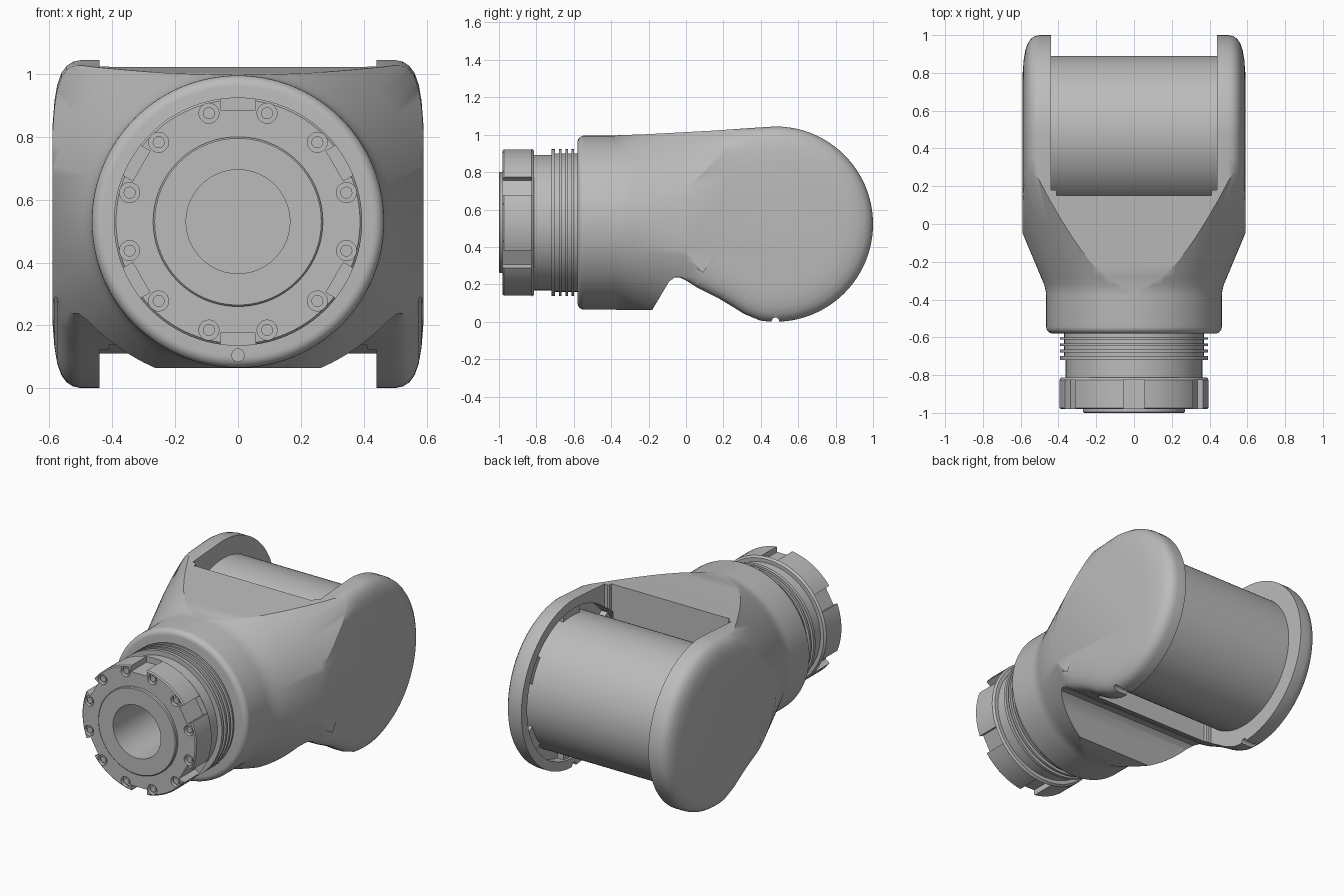
import bpy, bmesh
from math import sin, cos, pi, radians
from mathutils import Matrix, Vector

old = bpy.data.objects.get("Cube")
if old:
    bpy.data.objects.remove(old, do_unlink=True)

# Single painted-metal colour
GREY = (0.5, 0.5, 0.5, 1)
metal = bpy.data.materials.new("light_grey_metal")
metal.use_nodes = True
metal.diffuse_color = GREY
metal.node_tree.nodes["Principled BSDF"].inputs["Base Color"].default_value = GREY

NECK = Vector((0, 0, 0.53))       # neck axis runs along y
HUB = Vector((0, 0.478, 0.522))   # hinge axis runs along x
HUB_R = 0.522


def finish(bm, name):
    bmesh.ops.recalc_face_normals(bm, faces=bm.faces[:])
    mesh = bpy.data.meshes.new(name)
    bm.to_mesh(mesh)
    bm.free()
    mesh.materials.append(metal)
    ob = bpy.data.objects.new(name, mesh)
    bpy.context.scene.collection.objects.link(ob)
    return ob


def loft(bm, rings):
    """Skin a list of closed rings of points and cap both ends."""
    rows = [[bm.verts.new(p) for p in ring] for ring in rings]
    n = len(rows[0])
    for a, b in zip(rows, rows[1:]):
        for i in range(n):
            j = (i + 1) % n
            bm.faces.new((a[i], a[j], b[j], b[i]))
    bm.faces.new(rows[0])
    bm.faces.new(rows[-1])


def turned(bm, profile, axis, centre, segs=96):
    """Turn (position, radius) pairs around the x or y axis."""
    rings = []
    for pos, r in profile:
        ring = []
        for i in range(segs):
            a = 2 * pi * i / segs
            u, v = r * cos(a), r * sin(a)
            ring.append(centre + Vector((pos, u, v) if axis == 'x' else (u, pos, v)))
        rings.append(ring)
    loft(bm, rings)


def turned_object(name, profile, axis, centre, segs=96):
    bm = bmesh.new()
    turned(bm, profile, axis, centre, segs)
    return finish(bm, name)


def box(bm, size, matrix):
    new = bmesh.ops.create_cube(bm, size=1)["verts"]
    bmesh.ops.transform(bm, matrix=matrix @ Matrix.Diagonal((*size, 1)), verts=new)


def boolean(ob, cutter, operation='DIFFERENCE'):
    mod = ob.modifiers.new("cut", 'BOOLEAN')
    mod.operation, mod.solver, mod.object = operation, 'EXACT', cutter
    bpy.context.view_layer.update()
    deps = bpy.context.evaluated_depsgraph_get()
    mesh = bpy.data.meshes.new_from_object(ob.evaluated_get(deps))
    ob.modifiers.clear()
    ob.data = mesh
    bpy.data.objects.remove(cutter, do_unlink=True)


# Housing: flared round collar, trimmed by a domed side outline
fillet = [(-0.545 - 0.035 * cos(t), 0.43 + 0.035 * sin(t))
          for t in [i * pi / 12 for i in range(7)]]
flare = [(-0.38, 0.465), (-0.35, 0.468), (-0.32, 0.476), (-0.28, 0.493),
         (0, 0.61), (0.3, 0.735), (0.6, 0.85), (1.1, 1.0)]
housing = turned_object("fork_housing", fillet + flare, 'y', NECK, 128)

outline = [(-0.8, 0.997), (-0.36, 0.997), (-0.2, 1.003), (0.15, 1.022), (0.35, 1.036)]
for i in range(61):
    a = radians(90 - i * 189 / 60)
    outline.append((HUB.y + HUB_R * cos(a), HUB.z + HUB_R * sin(a)))
outline += [(0.31, 0.042), (0.25, 0.08), (0.18, 0.122), (0.06, 0.182), (0.01, 0.215),
            (-0.03, 0.236), (-0.06, 0.237), (-0.09, 0.215), (-0.12, 0.165),
            (-0.18, 0.064), (-0.8, 0.064)]
dome = [(0.59, 0.6), (0.584, 0.75), (0.575, 0.85), (0.562, 0.92),
        (0.545, 0.965), (0.525, 0.99), (0.5, 1)]
layers = dome + [(-x, s) for x, s in reversed(dome)]
bm = bmesh.new()
loft(bm, [[(x, HUB.y + (y - HUB.y) * s, HUB.z + (z - HUB.z) * s) for y, z in outline]
          for x, s in layers])
boolean(housing, finish(bm, "outline_cutter"), 'INTERSECT')

# Slot between the two cheeks, with rounded upright corners
bm = bmesh.new()
box(bm, (0.88, 1.2, 2), Matrix.Translation((0, 0.75, 0.5)))
corners = [e for e in bm.edges
           if all(v.co.y < 0.3 for v in e.verts) and e.verts[0].co.x == e.verts[1].co.x]
bmesh.ops.bevel(bm, geom=corners, offset=0.03, segments=5, affect='EDGES')
boolean(housing, finish(bm, "slot_cutter"))

# Recess in the left cheek, alignment groove below, and locating hole in the collar
boolean(housing, turned_object("recess_cutter", [(0.4, 0.465), (0.5, 0.465)], 'x', HUB))
boolean(housing, turned_object("groove_cutter", [(-0.7, 0.02), (0.7, 0.02)], 'x',
                               Vector((0, HUB.y, 0.002)), 24))
boolean(housing, turned_object("hole_cutter", [(-0.7, 0.02), (-0.54, 0.02)], 'y',
                               Vector((0, 0, 0.105)), 24))

# Hinge barrel
barrel = turned_object("hinge_barrel", [(-0.45, 0.411), (0.505, 0.411)], 'x', HUB, 128)

# Ribs bridging the recess around the barrel
bm = bmesh.new()
for k in range(6):
    spin = Matrix.Translation(HUB) @ Matrix.Rotation(k * pi / 3, 4, 'X')
    box(bm, (0.045, 0.16, 0.08), spin @ Matrix.Translation((0.48, 0, 0.435)))
ribs = finish(bm, "recess_ribs")

# Neck: bore, end boss, bolt flange, waist and sealing rings
neck_profile = [(-0.62, 0.165), (-1.0, 0.165), (-1.0, 0.265), (-0.995, 0.27), (-0.98, 0.27),
                (-0.98, 0.388), (-0.973, 0.395), (-0.825, 0.395), (-0.812, 0.385),
                (-0.812, 0.362), (-0.72, 0.362)]
for start, end in [(-0.72, -0.7), (-0.68, -0.665), (-0.645, -0.632), (-0.612, -0.6)]:
    neck_profile += [(start, 0.37), (start, 0.393), (end, 0.393), (end, 0.37)]
neck_profile.append((-0.55, 0.37))
neck = turned_object("bolt_neck", neck_profile, 'y', NECK)

# Six rim notches and twelve bolt counterbores
bm = bmesh.new()
for k in range(6):
    spin = Matrix.Translation(NECK) @ Matrix.Rotation(k * pi / 3, 4, 'Y')
    box(bm, (0.11, 0.2, 0.1), spin @ Matrix.Translation((0, -0.925, 0.405)))
boolean(neck, finish(bm, "notch_cutter"))

bolt_centres = []
for k in range(12):
    a = radians(15 + 30 * k)
    bolt_centres.append(NECK + Vector((0.357 * cos(a), 0, 0.357 * sin(a))))


def bolt_set(name, start, end, radius):
    bm = bmesh.new()
    for c in bolt_centres:
        turned(bm, [(start, radius), (end, radius)], 'y', c, 20)
    return finish(bm, name)


boolean(neck, bolt_set("counterbore_cutter", -1.02, -0.955, 0.032))
bolts = bolt_set("bolt_heads", -0.972, -0.95, 0.019)

# Smooth curved surfaces, keep machined edges crisp
bpy.ops.object.select_all(action='DESELECT')
for ob in (housing, barrel, ribs, neck, bolts):
    ob.select_set(True)
bpy.context.view_layer.objects.active = housing
bpy.ops.object.shade_smooth_by_angle(angle=radians(30))
